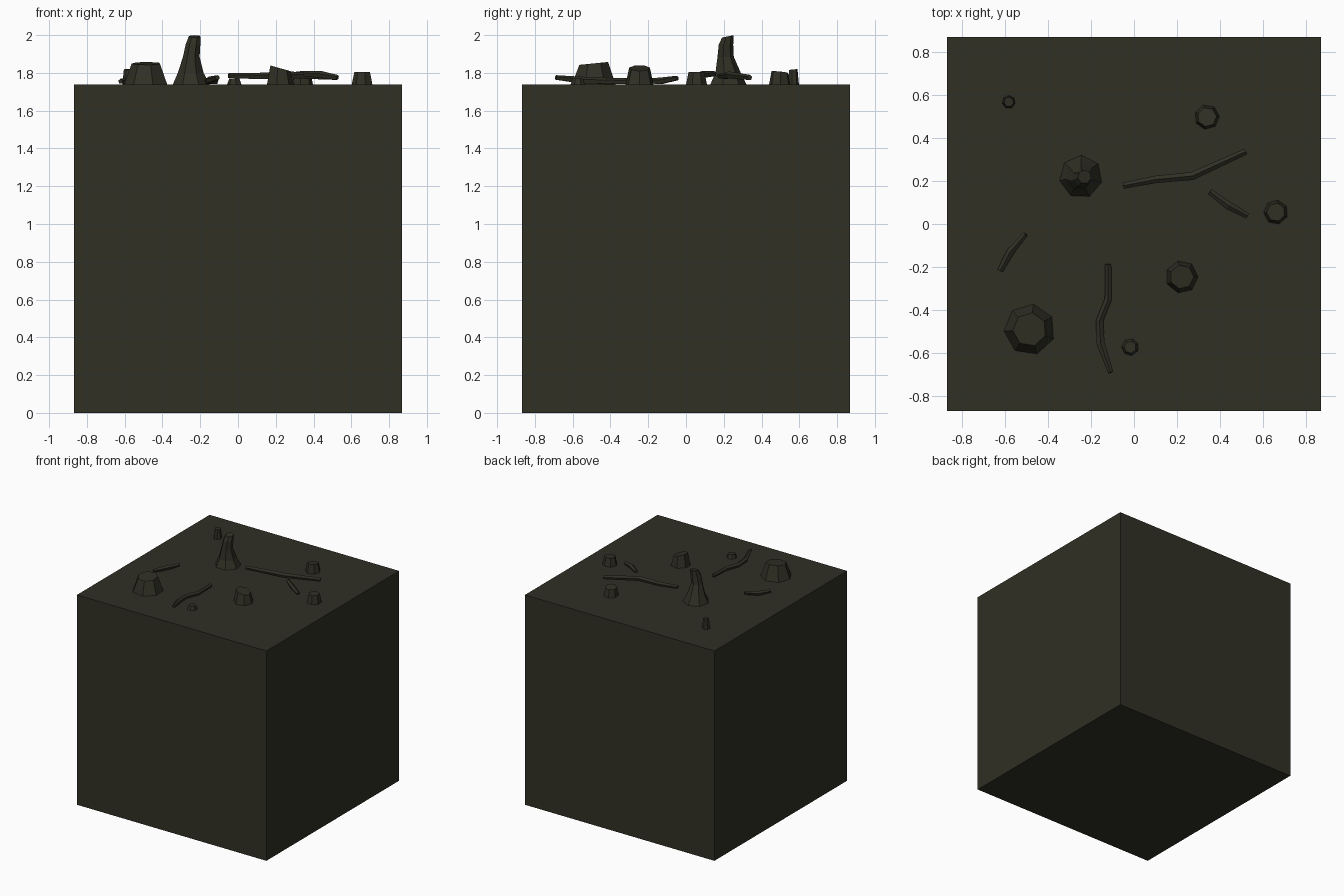
import bpy, bmesh, math
from mathutils import Vector

if "Cube" in bpy.data.objects:
    bpy.data.objects.remove(bpy.data.objects["Cube"])

TOP = 1.738   # height of the block's upper face
H = 0.868     # half width of the block

mat = bpy.data.materials.new("dark olive")
mat.diffuse_color = (0.030, 0.029, 0.018, 1)
mat.use_nodes = True
mat.node_tree.nodes["Principled BSDF"].inputs["Base Color"].default_value = mat.diffuse_color


def finish(bm, name):
    bmesh.ops.recalc_face_normals(bm, faces=bm.faces)
    me = bpy.data.meshes.new(name)
    bm.to_mesh(me)
    bm.free()
    me.materials.append(mat)
    ob = bpy.data.objects.new(name, me)
    bpy.context.collection.objects.link(ob)


def skin(bm, rings):
    """Bridge equal rings of points and cap both ends."""
    loops = [[bm.verts.new(p) for p in r] for r in rings]
    n = len(loops[0])
    for a, b in zip(loops, loops[1:]):
        for i in range(n):
            j = (i + 1) % n
            bm.faces.new((a[i], a[j], b[j], b[i]))
    bm.faces.new(loops[0][::-1])
    bm.faces.new(loops[-1])


def stump(name, rings, start, sides=7, tilt=(0, 0)):
    """rings: (x, y, z, radius); tilt slopes the upper cut."""
    out = []
    for k, (x, y, z, r) in enumerate(rings):
        ring = []
        for i in range(sides):
            a = math.radians(start) + math.tau * i / sides
            dx, dy = r * math.cos(a), r * math.sin(a)
            dz = tilt[0] * dx + tilt[1] * dy if k == len(rings) - 1 else 0
            ring.append((x + dx, y + dy, z + dz))
        out.append(ring)
    bm = bmesh.new()
    skin(bm, out)
    finish(bm, name)


def branch(name, path, sides=5):
    """path: (x, y, z, radius)"""
    pts = [Vector(p[:3]) for p in path]
    out = []
    for i, p in enumerate(pts):
        d = (pts[min(i + 1, len(pts) - 1)] - pts[max(i - 1, 0)]).normalized()
        u = d.cross(Vector((0, 0, 1))).normalized()
        v = u.cross(d)
        out.append([p + path[i][3] * (u * math.cos(a) + v * math.sin(a))
                    for a in (math.tau * k / sides + 0.3 for k in range(sides))])
    bm = bmesh.new()
    skin(bm, out)
    finish(bm, name)


# ground block
bm = bmesh.new()
skin(bm, [[(-H, -H, z), (H, -H, z), (H, H, z), (-H, H, z)] for z in (0, TOP)])
finish(bm, "ground_block")

# tall flared dead trunk
stump("tall_trunk", [(-0.247, 0.22, TOP, 0.1), (-0.25, 0.22, 1.80, 0.07),
                     (-0.247, 0.208, 1.885, 0.045), (-0.238, 0.21, 1.95, 0.04),
                     (-0.23, 0.22, 1.993, 0.032)], 88, tilt=(0, 0.2))

# stumps: x, y, base radius, top radius, top height, start angle, tilt
for i, (x, y, r0, r1, z, a, t) in enumerate([
        (-0.485, -0.49, 0.119, 0.078, 1.85, 81, (0, 0.1)),
        (0.222, -0.246, 0.076, 0.056, 1.825, 103, (-0.28, 0)),
        (0.339, 0.497, 0.058, 0.045, 1.805, 55, (0.05, -0.1)),
        (0.659, 0.055, 0.057, 0.043, 1.805, 80, (0, 0)),
        (-0.582, 0.567, 0.031, 0.023, 1.818, 90, (0, 0.1)),
        (-0.018, -0.572, 0.04, 0.028, 1.77, 75, (0, 0))]):
    stump(f"stump_{i + 1}", [(x, y, TOP, r0), (x, y, z, r1)], a, tilt=t)

# fallen branches
branch("long_branch_back", [(-0.05, 0.178, 1.785, 0.015), (0.1, 0.207, 1.782, 0.018),
                            (0.27, 0.223, 1.788, 0.02), (0.52, 0.337, 1.775, 0.015)])
branch("short_branch_right", [(0.352, 0.15, 1.795, 0.015), (0.44, 0.085, 1.79, 0.02),
                              (0.527, 0.038, 1.775, 0.014)])
branch("short_branch_left", [(-0.503, -0.047, 1.772, 0.013), (-0.575, -0.13, 1.757, 0.019),
                             (-0.622, -0.217, 1.755, 0.014)])
branch("long_branch_front", [(-0.12, -0.187, 1.76, 0.015), (-0.12, -0.35, 1.755, 0.017),
                             (-0.16, -0.45, 1.757, 0.018), (-0.155, -0.555, 1.76, 0.02),
                             (-0.108, -0.69, 1.775, 0.013)])
